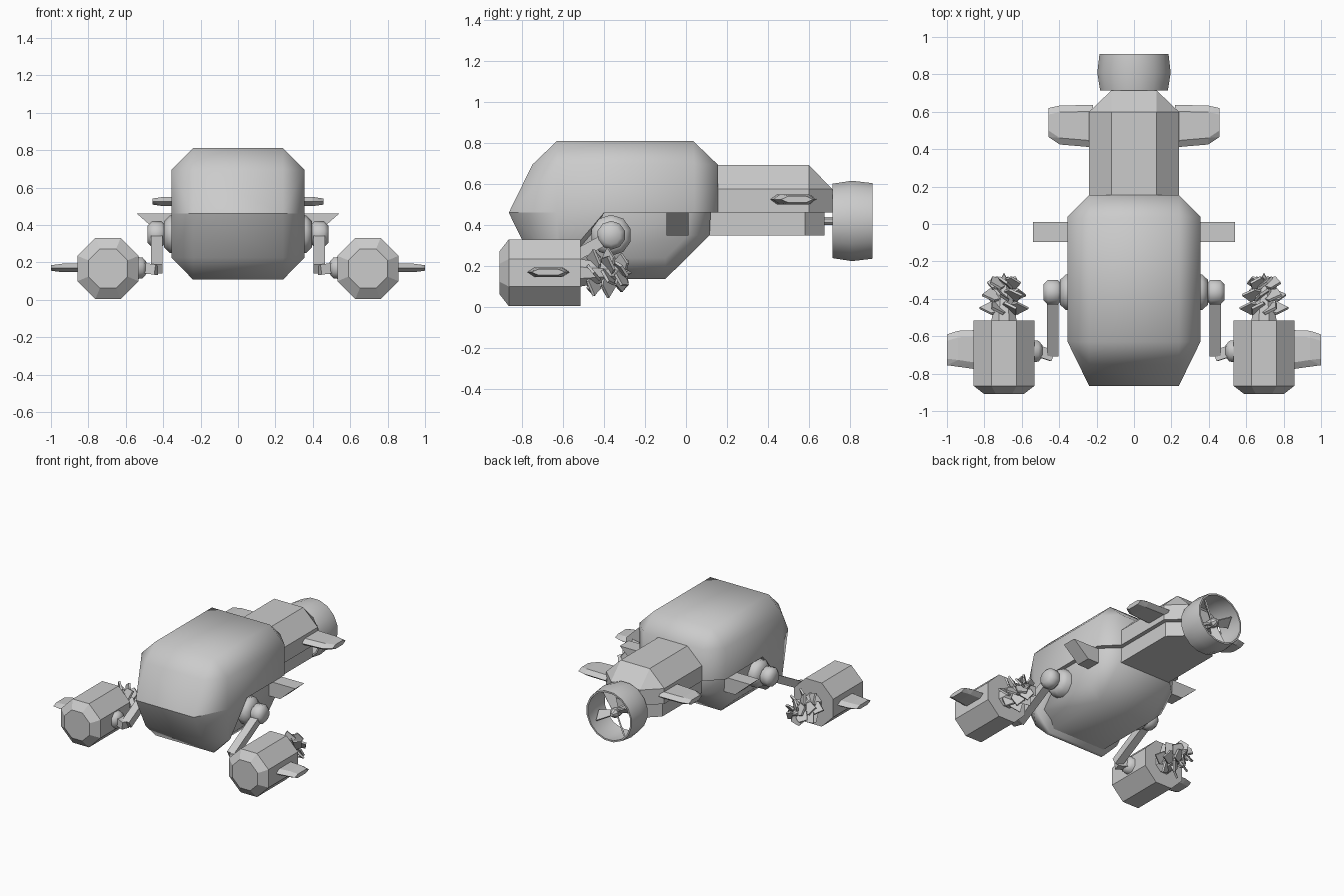
import bpy, bmesh, math
from mathutils import Vector, Matrix

if "Cube" in bpy.data.objects:
    bpy.data.objects.remove(bpy.data.objects["Cube"])

smooth = []


def finish(name, bm, angle=None):
    bmesh.ops.recalc_face_normals(bm, faces=bm.faces)
    me = bpy.data.meshes.new(name)
    bm.to_mesh(me)
    bm.free()
    ob = bpy.data.objects.new(name, me)
    bpy.context.collection.objects.link(ob)
    if angle:
        smooth.append((ob, angle))
    return ob


def hull(name, pts, angle=None, mirror=True):
    """Convex solid from corner points, optionally mirrored across x."""
    bm = bmesh.new()
    for x, y, z in pts:
        for s in ((1, -1) if mirror else (1,)):
            bm.verts.new((s * x, y, z))
    res = bmesh.ops.convex_hull(bm, input=bm.verts)
    junk = {v for v in res["geom_interior"] if isinstance(v, bmesh.types.BMVert)}
    bmesh.ops.delete(bm, geom=list(junk), context='VERTS')
    bmesh.ops.dissolve_limit(bm, angle_limit=0.01, verts=bm.verts, edges=bm.edges)
    return finish(name, bm, angle)


def lathe(name, profile, sides, centre, axis='Y', closed=False, angle=None, phase=0.5):
    """Revolve (radius, offset) points about an axis through centre."""
    bm = bmesh.new()
    rings = []
    for r, d in profile:
        ring = []
        for i in range(sides):
            a = (i + phase) * math.tau / sides
            c, s = r * math.cos(a), r * math.sin(a)
            co = (c, d, s) if axis == 'Y' else (d, c, s)
            ring.append(bm.verts.new(Vector(centre) + Vector(co)))
        rings.append(ring)
    pairs = list(zip(rings, rings[1:]))
    if closed:
        pairs.append((rings[-1], rings[0]))
    for a, b in pairs:
        for i in range(sides):
            j = (i + 1) % sides
            bm.faces.new((a[i], a[j], b[j], b[i]))
    if not closed:
        bm.faces.new(rings[0])
        bm.faces.new(rings[-1])
    return finish(name, bm, angle)


def bar(name, a, b, w, t):
    """Rectangular bar from a to b."""
    a, b = Vector(a), Vector(b)
    d = (b - a).normalized()
    u = d.cross(Vector((1, 0, 0)) if abs(d.x) < 0.9 else Vector((0, 1, 0))).normalized()
    v = d.cross(u)
    return hull(name, [p + u * i * t / 2 + v * j * w / 2
                       for p in (a, b) for i in (-1, 1) for j in (-1, 1)], mirror=False)


def fin(name, s, x0, x1, root, tip, z, t):
    """Hexagonal-section stub wing that shrinks toward its tip."""
    pts = []
    for x, (y0, y1), h in ((x0, root, t), (x1 - 0.06, (root[0] + 0.015, root[1] - 0.004), t),
                           (x1, tip, t * 0.65)):
        pts += [(s * x, y0, z), (s * x, y1, z)]
        pts += [(s * x, y, z + k * h / 2) for y in (y0 + 0.035, y1 - 0.035) for k in (-1, 1)]
    return hull(name, pts, mirror=False)


def blades(name, centre, count, r0, r1, width, pitch, thick, pointed, phase=0.0):
    """Ring of pitched blades around the y axis."""
    bm = bmesh.new()
    if pointed:
        shape = [(r0, -width * .35), (r0 + (r1 - r0) * .45, -width / 2), (r1, 0),
                 (r0 + (r1 - r0) * .45, width / 2), (r0, width * .35)]
    else:
        shape = [(r0, -width * .25), (r1, -width / 2), (r1, width / 2), (r0, width * .25)]
    for i in range(count):
        m = (Matrix.Translation(centre) @ Matrix.Rotation(phase + i * math.tau / count, 4, 'Y')
             @ Matrix.Rotation(pitch, 4, 'X'))
        lo, hi = ([bm.verts.new(m @ Vector((x, k * thick / 2, z))) for x, z in shape] for k in (-1, 1))
        bm.faces.new(lo)
        bm.faces.new(hi)
        n = len(shape)
        for j in range(n):
            bm.faces.new((lo[j], lo[(j + 1) % n], hi[(j + 1) % n], hi[j]))
    return finish(name, bm)


# Main cabin: upper shell, chin shell and inset belly
hull("upper_shell", [(.24, -.865, .46), (.355, -.63, .46), (.355, .04, .46), (.24, .155, .46),
                     (.24, -.75, .695), (.355, -.63, .695), (.355, .04, .695), (.24, .155, .695),
                     (.24, -.63, .81), (.24, .035, .81)], 50)
hull("chin_shell", [(.24, -.865, .46), (.355, -.63, .46), (.355, -.4, .46), (.24, -.75, .225),
                    (.355, -.63, .225), (.355, -.6, .225), (.24, -.63, .107), (.24, -.6, .107)], 50)
hull("belly", [(.22, -.7, .46), (.325, -.6, .46), (.325, .02, .46), (.22, .12, .46),
               (.325, -.6, .24), (.325, -.1, .24), (.325, .01, .35), (.22, .115, .35),
               (.22, -.6, .137), (.22, -.1, .137)], 50)

# Tail: faceted upper block and slimmer keel
hull("tail_upper", [(.24, .1, .46), (.24, .1, .575), (.12, .1, .692), (.24, .6, .46), (.24, .6, .575),
                    (.12, .6, .692), (.12, .715, .46), (.12, .715, .575)])
hull("tail_keel", [(.21, .0, .46), (.21, .0, .35), (.21, .58, .46), (.21, .58, .35),
                   (.11, .675, .46), (.11, .675, .35)])

# Ducted tail propeller
hub = (0, 0, .42)
lathe("propeller_duct", [(.185, .715), (.2, .81), (.188, .91), (.176, .91), (.187, .81), (.173, .715)],
      16, hub, closed=True, angle=40)
lathe("propeller_shaft", [(.022, .66), (.022, .80), (.035, .80), (.035, .85), (.012, .88)], 8, hub)
blades("propeller_blades", (0, .825, .42), 4, .02, .165, .085, math.radians(50), .01, False, .4)

for s, side in ((1, "right"), (-1, "left")):
    # Stub wings on the tail, wedges under the cabin
    fin(side + "_tail_fin", s, .22, .457, (.41, .637), (.465, .62), .525, .05)
    hull(side + "_side_wedge", [(s * x, y, z) for y in (-.095, .012) for x, z in
                                ((.3, .46), (.54, .46), (.415, .35), (.3, .35))], mirror=False)

    # Shoulder joint and bent arm
    lathe(side + "_shoulder_socket", [(.1, s * .3), (.1, s * .365), (.07, s * .395)], 10,
          (0, -.365, .35), 'X', angle=50)
    lathe(side + "_shoulder_ball", [(.045 if abs(d) > .04 else .07, s * (.435 + d))
                                    for d in (-.05, -.025, .025, .05)], 10, (0, -.365, .35), 'X', angle=60)
    bar(side + "_arm", (s * .435, -.35, .355), (s * .435, -.695, .165), .06, .055)
    bar(side + "_elbow", (s * .435, -.705, .16), (s * .51, -.68, .17), .06, .055)
    lathe(side + "_pod_socket", [(.035, s * .49), (.06, s * .51), (.065, s * .55)], 8,
          (0, -.68, .17), 'X', angle=50)

    # Octagonal pod with domed nose and outer fin
    px, pz = s * .695, .167
    k = 1 / math.cos(math.pi / 8)
    lathe(side + "_pod", [(.105 * k, -.91), (.163 * k, -.865), (.163 * k, -.515)], 8, (px, 0, pz))
    fin(side + "_pod_fin", s, .84, 1.0, (-.777, -.567), (-.755, -.59), .17, .045)

    # Spiked drill behind the pod
    lathe(side + "_drill_core", [(.075, -.53), (.06, -.44), (.035, -.33), (.004, -.265)], 8, (px, 0, pz))
    for n, (y, r) in enumerate(((-.45, .13), (-.38, .125), (-.315, .095))):
        blades(f"{side}_drill_blades_{n}", (px, y, pz), 6, .02, r, .095, s * math.radians(40),
               .014, True, n * .35)

# Smooth the rounded parts while keeping hard creases
for ob, angle in smooth:
    bpy.ops.object.select_all(action='DESELECT')
    ob.select_set(True)
    bpy.context.view_layer.objects.active = ob
    bpy.ops.object.shade_smooth_by_angle(angle=math.radians(angle))
